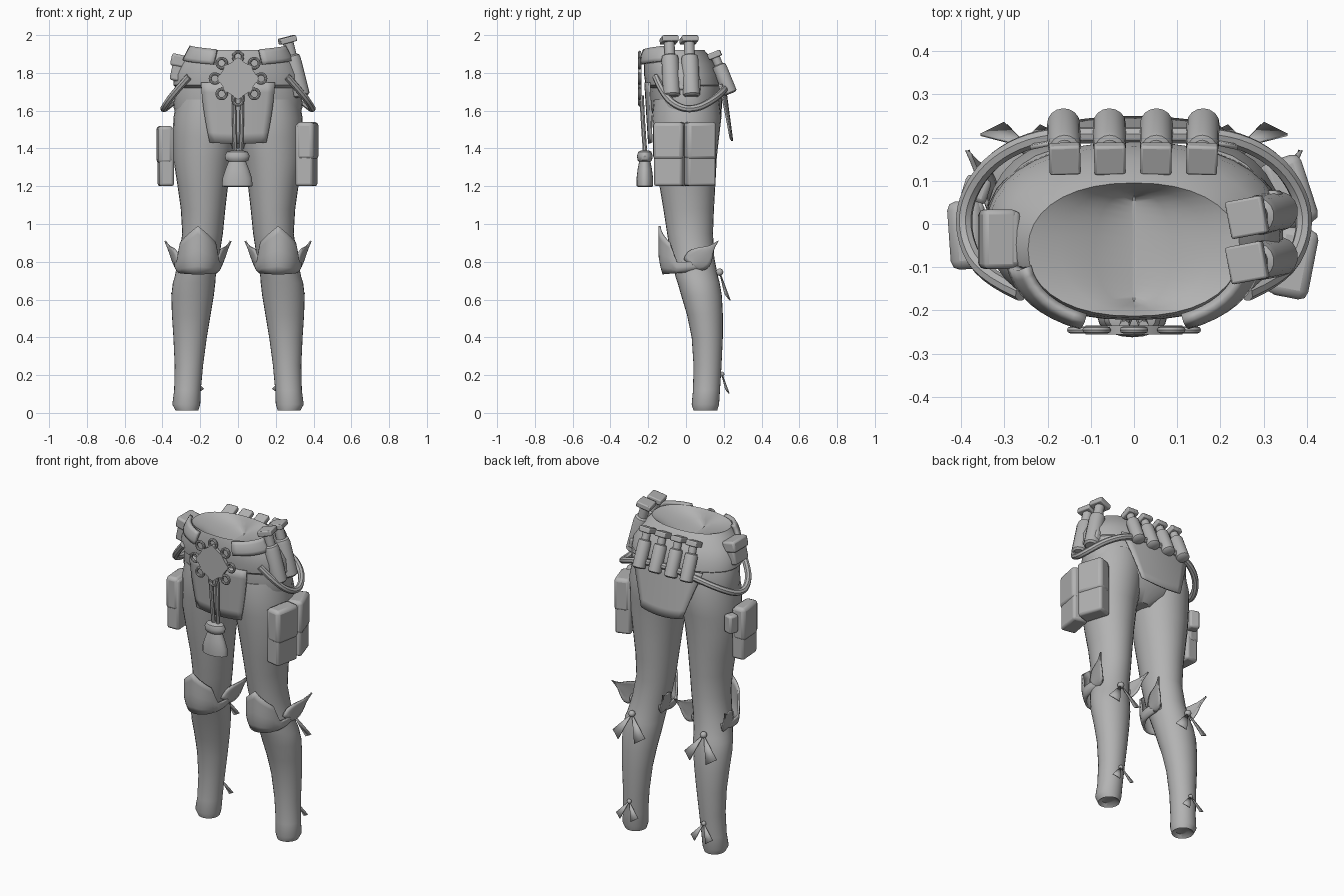
import bpy, bmesh, math
from mathutils import Vector, Matrix

if "Cube" in bpy.data.objects:
    bpy.data.objects.remove(bpy.data.objects["Cube"])

grey = bpy.data.materials.new("plain_grey")
grey.diffuse_color = (0.45, 0.45, 0.45, 1)
grey.use_nodes = True
grey.node_tree.nodes["Principled BSDF"].inputs["Base Color"].default_value = grey.diffuse_color


def finish(name, bm, thick=0, bevel=0):
    bmesh.ops.recalc_face_normals(bm, faces=bm.faces)
    me = bpy.data.meshes.new(name)
    bm.to_mesh(me)
    bm.free()
    ob = bpy.data.objects.new(name, me)
    bpy.context.collection.objects.link(ob)
    me.materials.append(grey)
    if thick:
        m = ob.modifiers.new("thickness", 'SOLIDIFY')
        m.thickness, m.offset = thick, 0
    if bevel:
        m = ob.modifiers.new("bevel", 'BEVEL')
        m.width, m.segments = bevel, 2
    bpy.ops.object.select_all(action='DESELECT')
    ob.select_set(True)
    bpy.context.view_layer.objects.active = ob
    bpy.ops.object.shade_smooth_by_angle(angle=math.radians(40))
    return ob


def oval(a, x0, x1, y0, y1, e=1.0):
    c, s = math.cos(a), math.sin(a)
    c, s = math.copysign(abs(c) ** e, c), math.copysign(abs(s) ** e, s)
    return (x0 + x1) / 2 + (x1 - x0) / 2 * c, (y0 + y1) / 2 + (y1 - y0) / 2 * s


def loft(name, rings, side=1, n=32, e=1.0):
    """Closed stack of ovals; a ring is (z, x0, x1, y0, y1)."""
    bm = bmesh.new()
    rows = []
    for z, x0, x1, y0, y1 in rings:
        pts = [oval(2 * math.pi * i / n, x0, x1, y0, y1, e) for i in range(n)]
        rows.append([bm.verts.new((x * side, y, z)) for x, y in pts])
    for a, b in zip(rows, rows[1:]):
        for i in range(n):
            j = (i + 1) % n
            bm.faces.new((a[i], a[j], b[j], b[i]))
    bm.faces.new(rows[0])
    bm.faces.new(rows[-1])
    return finish(name, bm)


def sheet(name, f, nu, nv, thick):
    """Sheet from f(u, v) with u and v in 0..1."""
    bm = bmesh.new()
    g = [[bm.verts.new(f(i / nu, j / nv)) for i in range(nu + 1)] for j in range(nv + 1)]
    for j in range(nv):
        for i in range(nu):
            bm.faces.new((g[j][i], g[j][i + 1], g[j + 1][i + 1], g[j + 1][i]))
    return finish(name, bm, thick)


def box(name, loc, dims, rot=None, bevel=0.012):
    bm = bmesh.new()
    bmesh.ops.create_cube(bm, size=1)
    m = Matrix.Translation(loc) @ (rot or Matrix()) @ Matrix.Diagonal((*dims, 1))
    bmesh.ops.transform(bm, matrix=m, verts=bm.verts)
    return finish(name, bm, 0, bevel)


def tube(name, pts, r, cyclic=False):
    cu = bpy.data.curves.new(name, 'CURVE')
    cu.dimensions = '3D'
    cu.bevel_depth, cu.bevel_resolution, cu.use_fill_caps = r, 2, True
    sp = cu.splines.new('NURBS')
    sp.points.add(len(pts) - 1)
    for p, co in zip(sp.points, pts):
        p.co = (*co, 1)
    sp.order_u, sp.use_endpoint_u, sp.use_cyclic_u = 3, not cyclic, cyclic
    sp.resolution_u = 5
    ob = bpy.data.objects.new(name, cu)
    bpy.context.collection.objects.link(ob)
    cu.materials.append(grey)
    bpy.ops.object.select_all(action='DESELECT')
    ob.select_set(True)
    bpy.context.view_layer.objects.active = ob
    bpy.ops.object.convert(target='MESH')
    bpy.ops.object.shade_smooth_by_angle(angle=math.radians(40))


def bottle(name, low, top, r):
    """Bottle along an axis, with body, collar, neck and square stopper."""
    low, top = Vector(low), Vector(top)
    d = top - low
    rot = d.to_track_quat('Z', 'Y').to_matrix().to_4x4()
    prof = [(0, .75), (.03, 1), (.62, 1), (.68, .9), (.70, .62), (.92, .62)]
    ob = loft(name, [(k * d.length, -r * q, r * q, -r * q, r * q) for k, q in prof], n=16)
    ob.data.transform(Matrix.Translation(low) @ rot)
    box(name + "_stopper", top - d.normalized() * .016, (r * 1.9, r * 1.9, .032), rot, .006)


# Hips and the wide waistband with its folded-in top
loft("hips", [(1.40, -.07, .07, -.06, .10), (1.46, -.20, .20, -.13, .16),
              (1.54, -.315, .315, -.17, .185), (1.62, -.342, .342, -.185, .19),
              (1.72, -.335, .335, -.19, .19), (1.78, -.32, .32, -.19, .17)], e=.9)
BAND = [(1.72, -.325, .325, -.195, .18), (1.735, -.342, .342, -.214, .19),
        (1.79, -.338, .338, -.222, .18), (1.85, -.305, .305, -.222, .15),
        (1.90, -.262, .262, -.218, .115), (1.922, -.245, .245, -.213, .095)]
loft("waistband", BAND + [(1.90, -.17, .17, -.20, .085), (1.87, -.09, .09, -.19, .075),
                          (1.83, -.006, .006, -.18, .065)], n=36, e=.9)

# Folded collar pieces on the front rim
for s in (1, -1):
    def collar(u, v):
        a = math.radians(-66 + 56 * u)
        x, y = oval(a, -.29 + .04 * v, .29 - .04 * v, -.245 + .015 * v, .14 - .04 * v, .9)
        return s * x, y - .008 * math.sin(math.pi * v), 1.845 + .02 * u + .075 * v
    sheet("collar_fold", collar, 8, 4, .022)

LEG = [(.03, .235, .305, .06, .14), (.012, .21, .33, .04, .165), (.045, .20, .348, .03, .175),
       (.12, .197, .338, .037, .18), (.25, .185, .335, .04, .188), (.40, .165, .342, .03, .195),
       (.52, .145, .350, .005, .195), (.62, .128, .353, -.025, .19), (.69, .12, .345, -.045, .178),
       (.72, .118, .335, -.055, .17), (.82, .10, .315, -.08, .15), (.95, .08, .295, -.10, .143),
       (1.08, .067, .303, -.12, .148), (1.20, .053, .32, -.14, .155), (1.35, .03, .343, -.16, .163),
       (1.46, .008, .345, -.172, .175), (1.56, .0, .342, -.18, .187), (1.66, -.02, .325, -.17, .175)]
for s in (1, -1):
    loft("leg", LEG, s, 28)

    # Pointed knee guard with a rounded underside
    def guard(u, v):
        t = abs(2 * u - 1)
        a = math.radians(-90 + 125 * (2 * u - 1))
        top = .99 - .22 * t if t < .4 else max(.80, .902 - .8 * (t - .4))
        low = .735 + .03 * t * t
        k = .86 + .14 * math.sin(min(1, v * 2.2) * math.pi / 2)
        return (s * (.212 + .118 * k * math.cos(a)), .012 + .152 * k * math.sin(a),
                low + (top - low) * v)
    sheet("knee_guard", guard, 30, 6, .012)

    # Leaf wings on both sides of the knee
    for w in (1, -1):
        def wing(u, v):
            h = (.022 + .045 * math.sin(math.pi * min(1, v * 1.1 + .12))) * (1 - v ** 3) * (2 * u - 1)
            bulge = .018 * (1 - (2 * u - 1) ** 2) * (1 - v)
            return (s * (.212 + w * (.098 + .075 * v ** 1.2 + bulge)),
                    .02 + .15 * v + h * .75, .785 + .125 * v ** 1.3 - h * .7)
        sheet("knee_wing", wing, 6, 8, .01)

    # Ribbon ties behind knee and ankle
    for kx, ky, kz, size in ((.245, .178, .745, 1), (.255, .19, .205, .68)):
        bm = bmesh.new()
        bmesh.ops.create_icosphere(bm, subdivisions=2, radius=.02 * size,
                                   matrix=Matrix.Translation((s * kx, ky, kz)))
        finish("tie_knot", bm)
        for w in (1, -1):
            bm = bmesh.new()
            vs = [(0, 0, 0), (w * .055, .07, -.15), (w * .11, .035, -.115)]
            bm.faces.new([bm.verts.new((s * (kx + x * size), ky + y * size * .8, kz + z * size))
                          for x, y, z in vs])
            finish("tie_ribbon", bm, .006)

# Cloth flaps at front and back
def front_cloth(u, v):
    x = (2 * u - 1) * (.195 - .045 * v ** 1.5)
    return x, -.216 + .02 * v + .6 * x * x, 1.75 - .325 * v + .3 * x * x * v


def back_cloth(u, v):
    x = (2 * u - 1) * (.24 - .10 * v)
    return x, .205 + .04 * v - .5 * x * x, 1.74 - .30 * v + .8 * x * x * v


sheet("front_cloth", front_cloth, 10, 6, .01)
sheet("back_cloth", back_cloth, 10, 6, .01)

# Buckle plate with a circle of rings
bm = bmesh.new()
loops = []
for y in (-.255, -.235):
    loops.append([bm.verts.new((r * math.cos(a), y, 1.77 + r * math.sin(a)))
                  for a, r in ((i * math.pi / 8, (.112, .092, .094, .092)[i % 4]) for i in range(16))])
for i in range(16):
    j = (i + 1) % 16
    bm.faces.new((loops[0][i], loops[0][j], loops[1][j], loops[1][i]))
for l in loops:
    bm.faces.new(l)
finish("buckle", bm)
for i in range(8):
    a = i * math.pi / 4
    cx, cz = .122 * math.cos(a), 1.77 + .115 * math.sin(a)
    tube("buckle_ring", [(cx + .027 * math.cos(b), -.245, cz + .027 * math.sin(b))
                         for b in (k * math.pi / 4 for k in range(8))], .008, True)

# Cords and tassel
for s in (1, -1):
    tube("cord", [(s * .022, -.235, 1.68), (s * .02, -.228, 1.52), (s * .014, -.215, 1.36)], .012)
T = [(1.195, .06, .032), (1.20, .08, .043), (1.24, .079, .044), (1.29, .062, .038),
     (1.33, .046, .03), (1.338, .06, .038), (1.36, .066, .042), (1.382, .055, .035), (1.39, .03, .02)]
loft("tassel", [(z, -.004 - w, -.004 + w, -.218 - d, -.218 + d) for z, w, d in T], n=20)

# Hanging strap around sides and back
half = [(.26, -.16, 1.78), (.35, -.12, 1.68), (.395, -.03, 1.61), (.39, .06, 1.61),
        (.33, .15, 1.66), (.22, .205, 1.71), (.08, .205, 1.73)]
tube("hanging_strap", half + [(-x, y, z) for x, y, z in reversed(half)], .019)

# Bottles on the back and on the right hip
for x in (-.163, -.057, .052, .16):
    bottle("back_bottle", (x, .235, 1.69), (x * .98, .145, 1.91), .038)
for y in (-.075, .03):
    bottle("hip_bottle", (.337, y, 1.675), (.258, y - .015, 1.99), .046)
box("hip_bottle_holder", (.315, -.022, 1.735), (.05, .2, .06), Matrix.Rotation(-.25, 4, 'Y'), .01)

# Thigh pouches with lids, and the left hip pouch
def pouch(x, y, turn, dx, dy, top):
    rot = Matrix.Rotation(math.radians(turn), 4, 'Z')
    box("thigh_pouch", (x, y, (1.2 + top) / 2), (dx, dy, top - 1.2), rot, .014)
    out = rot @ Vector((math.copysign(.006, x), 0, 0))
    box("pouch_lid", (x + out.x, y + out.y, top - .09), (dx, dy + .008, .2), rot, .02)


pouch(.362, -.088, -11, .095, .155, 1.53)
pouch(.355, .072, 18, .095, .155, 1.53)
pouch(-.382, -.025, 4, .08, .15, 1.51)
box("small_pouch", (-.365, .08, 1.43), (.06, .06, .11), Matrix.Rotation(-.3, 4, 'Z'))
tilt = Matrix.Rotation(.22, 4, 'Y')
box("hip_pouch", (-.312, -.035, 1.825), (.075, .13, .14), tilt)
box("hip_pouch_lid", (-.315, -.035, 1.865), (.08, .138, .065), tilt)
